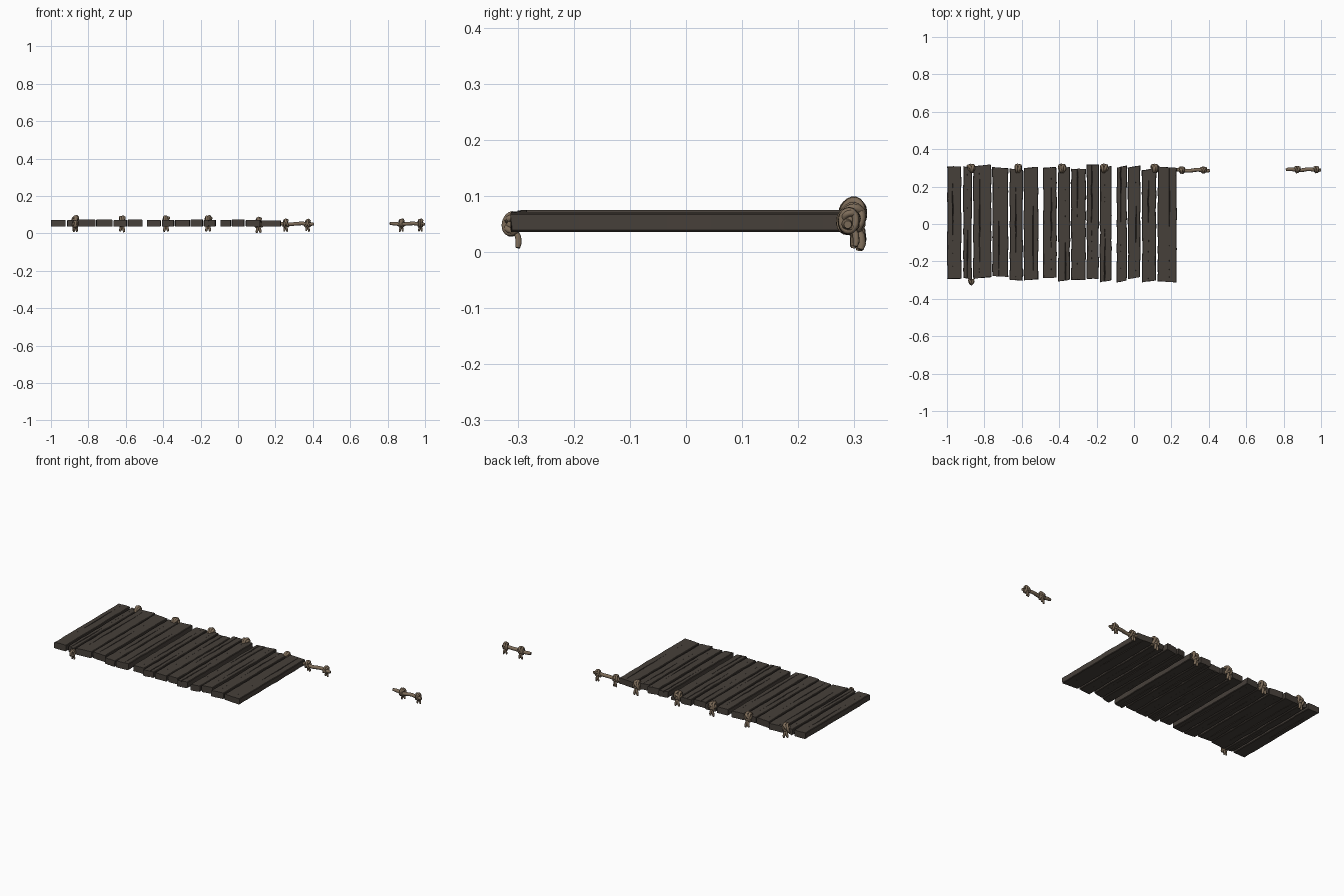
import bpy, bmesh, math, random
from mathutils import Vector, Euler

if "Cube" in bpy.data.objects:
    bpy.data.objects.remove(bpy.data.objects["Cube"])

random.seed(7)


def material(name, col):
    m = bpy.data.materials.new(name)
    m.diffuse_color = (*col, 1)
    m.use_nodes = True
    m.node_tree.nodes["Principled BSDF"].inputs["Base Color"].default_value = m.diffuse_color
    return m


WOOD = material("dark_weathered_wood", (0.062, 0.051, 0.042))
ROPE = material("tan_rope", (0.205, 0.150, 0.100))


def finish(bm, name, mat, angle):
    bmesh.ops.recalc_face_normals(bm, faces=bm.faces)
    me = bpy.data.meshes.new(name)
    bm.to_mesh(me)
    bm.free()
    me.materials.append(mat)
    ob = bpy.data.objects.new(name, me)
    bpy.context.collection.objects.link(ob)
    bpy.context.view_layer.objects.active = ob
    ob.select_set(True)
    bpy.ops.object.shade_smooth_by_angle(angle=math.radians(angle))
    ob.select_set(False)
    return ob


def loft(bm, rings, closed=False):
    """Skin a list of equal-length rings of points."""
    vs = [[bm.verts.new(p) for p in r] for r in rings]
    n = len(vs[0])
    for i in range(len(vs) if closed else len(vs) - 1):
        a, b = vs[i], vs[(i + 1) % len(vs)]
        for j in range(n):
            k = (j + 1) % n
            bm.faces.new((a[j], a[k], b[k], b[j]))
    if not closed:
        bm.faces.new(vs[0])
        bm.faces.new(vs[-1])


def plank(name, x0, x1, y0, y1, z0, z1):
    """Rough board: wobbly edges, skewed ends, a tapering crack on top and bottom."""
    bm = bmesh.new()
    rings, n = [], 14
    w = x1 - x0
    xc = x0 + w * random.uniform(0.35, 0.65)
    mid, span = random.uniform(0.1, 0.9), random.uniform(0.25, 0.45)
    skew, b = random.uniform(-0.007, 0.007), 0.003
    for i in range(n + 1):
        t = i / n
        l = x0 + random.uniform(0, 0.004)
        r = x1 - random.uniform(0, 0.004)
        c = max(0.03, 1 - abs(t - mid) / span)
        g, d = 0.003 * c, 0.012 * c
        cx = xc + random.uniform(-0.002, 0.002)
        prof = [(l, z0 + b), (l + b, z0), (cx - g, z0), (cx, z0 + d), (cx + g, z0),
                (r - b, z0), (r, z0 + b), (r, z1 - b), (r - b, z1),
                (cx + g, z1), (cx, z1 - d), (cx - g, z1), (l + b, z1), (l, z1 - b)]
        y = y0 + (y1 - y0) * t
        end = 1 if i in (0, n) else 0.3
        rings.append([(x, y + end * (skew * (x - x0) / w * 2 - skew
                       + (random.uniform(-0.002, 0.002) if end == 1 else 0)), z)
                      for x, z in prof])
    loft(bm, rings)
    return finish(bm, name, WOOD, 30)


def tube(bm, pts, radii, closed=False, sides=10):
    """Round rope along a path."""
    pts = [Vector(p) for p in pts]
    n, rings = len(pts), []
    for i, p in enumerate(pts):
        a = pts[(i - 1) % n] if closed or i else p
        c = pts[(i + 1) % n] if closed or i < n - 1 else p
        d = (c - a).normalized()
        ref = Vector((1, 0, 0)) if abs(d.x) < 0.75 else Vector((0, 0, 1))
        u = d.cross(ref).normalized()
        v = d.cross(u)
        rad = radii[i] if isinstance(radii, list) else radii
        rings.append([p + (u * math.cos(q) + v * math.sin(q)) * rad
                      for q in (2 * math.pi * k / sides for k in range(sides))])
    loft(bm, rings, closed)


def knot(name, x, y, z, s=1.0):
    """Overlapping loops round a core, with two tails hanging down."""
    bm = bmesh.new()
    o = Vector((x, y, z))
    loops = [((-0.008, 0, 0), (0.1, 0.2, 0.3), 0.016, 0.021),
             ((0.008, 0, 0.002), (-0.2, -0.2, -0.3), 0.016, 0.022),
             ((0, 0.004, 0.007), (0.5, 0.9, 0.2), 0.014, 0.017),
             ((0, 0.002, -0.006), (-0.4, -1.0, 0.4), 0.014, 0.015)]
    for off, rot, ry, rz in loops:
        e = Euler([a + random.uniform(-0.2, 0.2) for a in rot]).to_matrix()
        pts = [o + s * (Vector(off) + e @ Vector((0, ry * math.cos(q), rz * math.sin(q))))
               for q in (2 * math.pi * k / 20 for k in range(20))]
        tube(bm, pts, 0.0072 * s, True)
    core = bmesh.ops.create_uvsphere(bm, u_segments=12, v_segments=8, radius=0.015 * s)
    bmesh.ops.translate(bm, verts=core["verts"], vec=o)
    for side in (-1, 1):
        dy = random.uniform(0, 0.008)
        pts = [(0, 0.008, -0.012), (side * 0.005, 0.012 + dy / 2, -0.028),
               (side * 0.008, 0.010 + dy, -0.042),
               (side * 0.010, 0.008 + dy, -0.050 - random.uniform(0, 0.005))]
        tube(bm, [o + s * Vector(p) for p in pts], [0.006 * s, 0.007 * s, 0.007 * s, 0.005 * s])
    return finish(bm, name, ROPE, 50)


# deck boards: left, right, front, back
boards = [(-1.0, -0.922, -0.292, 0.307), (-0.914, -0.866, -0.292, 0.302),
          (-0.862, -0.761, -0.288, 0.312), (-0.759, -0.671, -0.280, 0.300),
          (-0.666, -0.593, -0.300, 0.292), (-0.591, -0.510, -0.297, 0.302),
          (-0.488, -0.412, -0.287, 0.302), (-0.408, -0.340, -0.302, 0.300),
          (-0.338, -0.256, -0.298, 0.294), (-0.254, -0.186, -0.292, 0.316),
          (-0.184, -0.118, -0.306, 0.304), (-0.094, -0.036, -0.306, 0.306),
          (-0.034, 0.036, -0.288, 0.306), (0.041, 0.120, -0.306, 0.292),
          (0.125, 0.230, -0.308, 0.302)]
for i, (x0, x1, y0, y1) in enumerate(boards):
    top = 0.070 if i == len(boards) - 1 else random.uniform(0.071, 0.075)
    plank(f"plank_{i + 1}", x0, x1, y0, y1, 0.036, top)

# knots tied along the back edge of the deck
for i, (x, z) in enumerate([(-0.87, 0.067), (-0.62, 0.064), (-0.385, 0.066),
                            (-0.16, 0.066), (0.11, 0.058)]):
    knot(f"edge_knot_{i + 1}", x, 0.296, z, 1.05)

# single hanging knot at the front edge
knot("front_knot", -0.87, -0.311, 0.049, 0.78)

# two loose rope lengths continuing the back line, each with two knots
for i, (x0, x1, y, ka, kb) in enumerate([(0.215, 0.407, 0.287, 0.255, 0.372),
                                         (0.812, 1.0, 0.290, 0.873, 0.975)]):
    bm = bmesh.new()
    m = 12
    path = [(x0 + (x1 - x0) * k / m, y + 0.003 * math.sin(k), 0.051 + 0.002 * math.cos(k * 0.8))
            for k in range(m + 1)]
    tube(bm, path, [0.007] + [0.010] * (m - 1) + [0.007])
    finish(bm, f"rope_length_{i + 1}", ROPE, 50)
    knot(f"rope_knot_{i + 1}_inner", ka, y, 0.054, 0.85)
    knot(f"rope_knot_{i + 1}_outer", kb, y, 0.054, 0.82)
